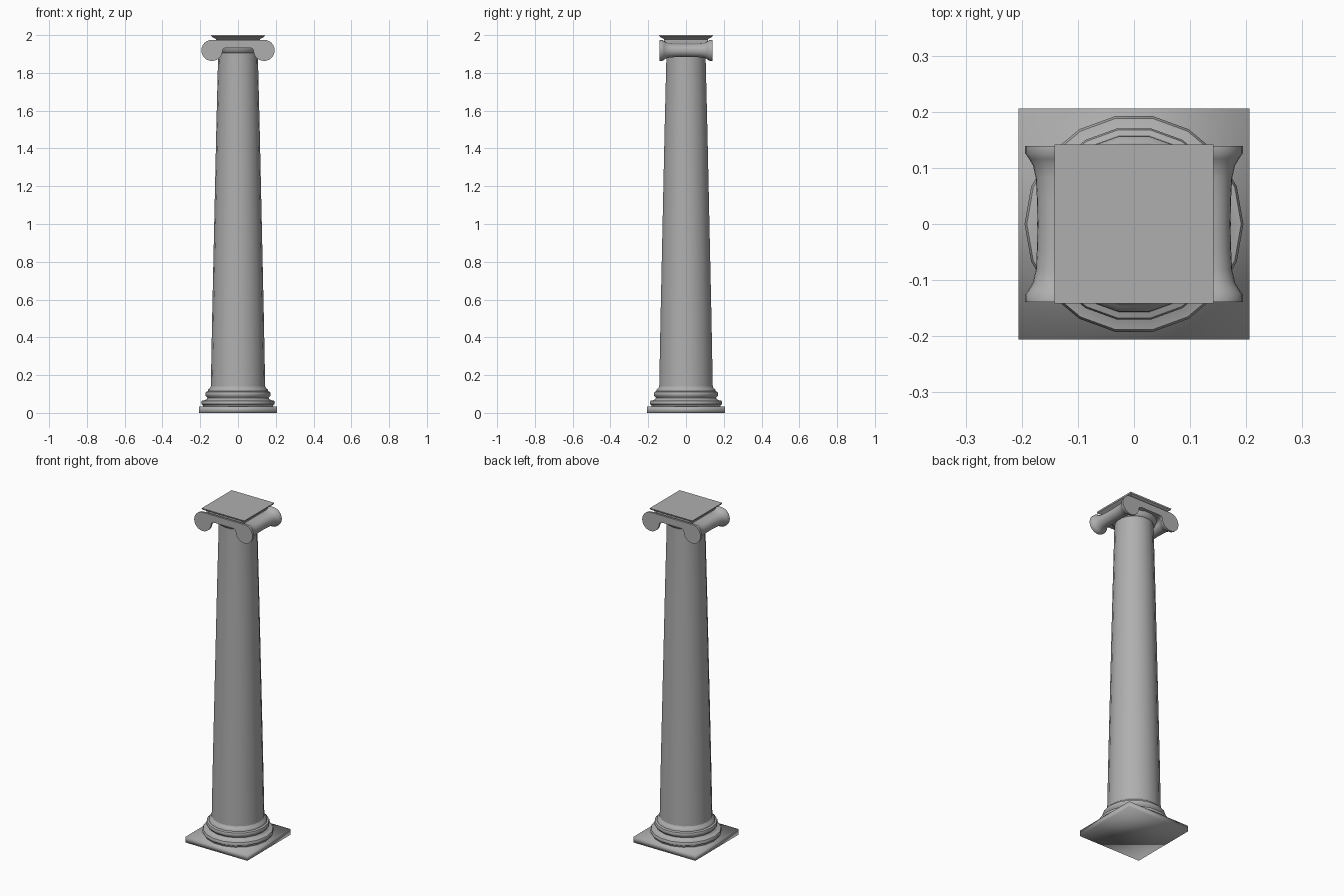
import bpy, bmesh, math

if "Cube" in bpy.data.objects:
    bpy.data.objects.remove(bpy.data.objects["Cube"])

SIDES = 18
stone = bpy.data.materials.new("dark_stone")
stone.diffuse_color = (0.43, 0.43, 0.43, 1)
stone.use_nodes = True
stone.node_tree.nodes["Principled BSDF"].inputs["Base Color"].default_value = stone.diffuse_color


def finish(bm, name, angle=35):
    bmesh.ops.recalc_face_normals(bm, faces=bm.faces)
    me = bpy.data.meshes.new(name)
    bm.to_mesh(me)
    bm.free()
    me.materials.append(stone)
    ob = bpy.data.objects.new(name, me)
    bpy.context.collection.objects.link(ob)
    bpy.ops.object.select_all(action='DESELECT')
    ob.select_set(True)
    bpy.context.view_layer.objects.active = ob
    bpy.ops.object.shade_smooth_by_angle(angle=math.radians(angle))
    return ob


def loft(name, rings, angle=35):
    """Skin a list of equal-length point rings and cap both ends."""
    bm = bmesh.new()
    loops = [[bm.verts.new(p) for p in ring] for ring in rings]
    n = len(loops[0])
    for a, b in zip(loops, loops[1:]):
        for i in range(n):
            j = (i + 1) % n
            bm.faces.new((a[i], a[j], b[j], b[i]))
    bm.faces.new(loops[0])
    bm.faces.new(loops[-1])
    return finish(bm, name, angle)


def round_part(name, profile, angle=35):
    step = math.tau / SIDES
    return loft(name, [[(r * math.cos(i * step), r * math.sin(i * step), z)
                        for i in range(SIDES)] for r, z in profile], angle)


def square_part(name, profile, angle=20):
    return loft(name, [[(-h, -h, z), (h, -h, z), (h, h, z), (-h, h, z)]
                       for h, z in profile], angle)


# Square plinth, softly shaded over its edges
square_part("plinth", [(0.206, 0), (0.206, 0.033)], 180)

# Moulded round base: two rings with a hollow between them
round_part("base_mouldings", [
    (0.185, 0.033), (0.187, 0.042), (0.194, 0.046), (0.195, 0.055), (0.191, 0.064),
    (0.174, 0.068), (0.165, 0.073), (0.162, 0.08), (0.165, 0.085),
    (0.172, 0.091), (0.173, 0.102), (0.170, 0.111), (0.159, 0.115),
    (0.158, 0.124), (0.149, 0.13), (0.144, 0.14)], 50)

# Tapered shaft
round_part("shaft", [(0.144, 0.136), (0.137, 0.5), (0.126, 1.0),
                     (0.115, 1.5), (0.105, 1.9), (0.105, 1.94)])

# Flared cushion under the scrolls
round_part("cushion", [(0.105, 1.905), (0.113, 1.911), (0.116, 1.918),
                       (0.122, 1.928), (0.124, 1.945)], 30)


# Scroll capital: one scroll outline swept front to back, pinched in the middle
def scroll_outline(r, y):
    cx, cz = 0.138, 1.919
    right = []
    for k in range(19):
        a = math.radians(90 - 15 * k)
        right.append((cx + r * math.cos(a), y, cz + r * math.sin(a)))
    right += [(cx - r - 0.004, y, 1.926), (cx - r - 0.010, y, 1.931),
              (cx - r - 0.020, y, 1.933)]
    # keep the channel between the scrolls fuller than the pinched scrolls
    top = max(cz + r, 1.962)
    inner = [(0.11, y, top)]
    right = inner + right
    return right + [(-x, py, z) for x, py, z in reversed(right)]


half = [(0.056, 0.139), (0.056, 0.126), (0.049, 0.116), (0.042, 0.104),
        (0.037, 0.082), (0.035, 0.045)]
stations = half + [(0.034, 0)] + [(r, -y) for r, y in reversed(half)]
loft("scroll_capital", [scroll_outline(r, y) for r, y in stations])

# Square top slab with flared neck
square_part("abacus", [(0.116, 1.965), (0.116, 1.978), (0.12, 1.981),
                       (0.130, 1.986), (0.14, 1.992), (0.142, 2.0)])
